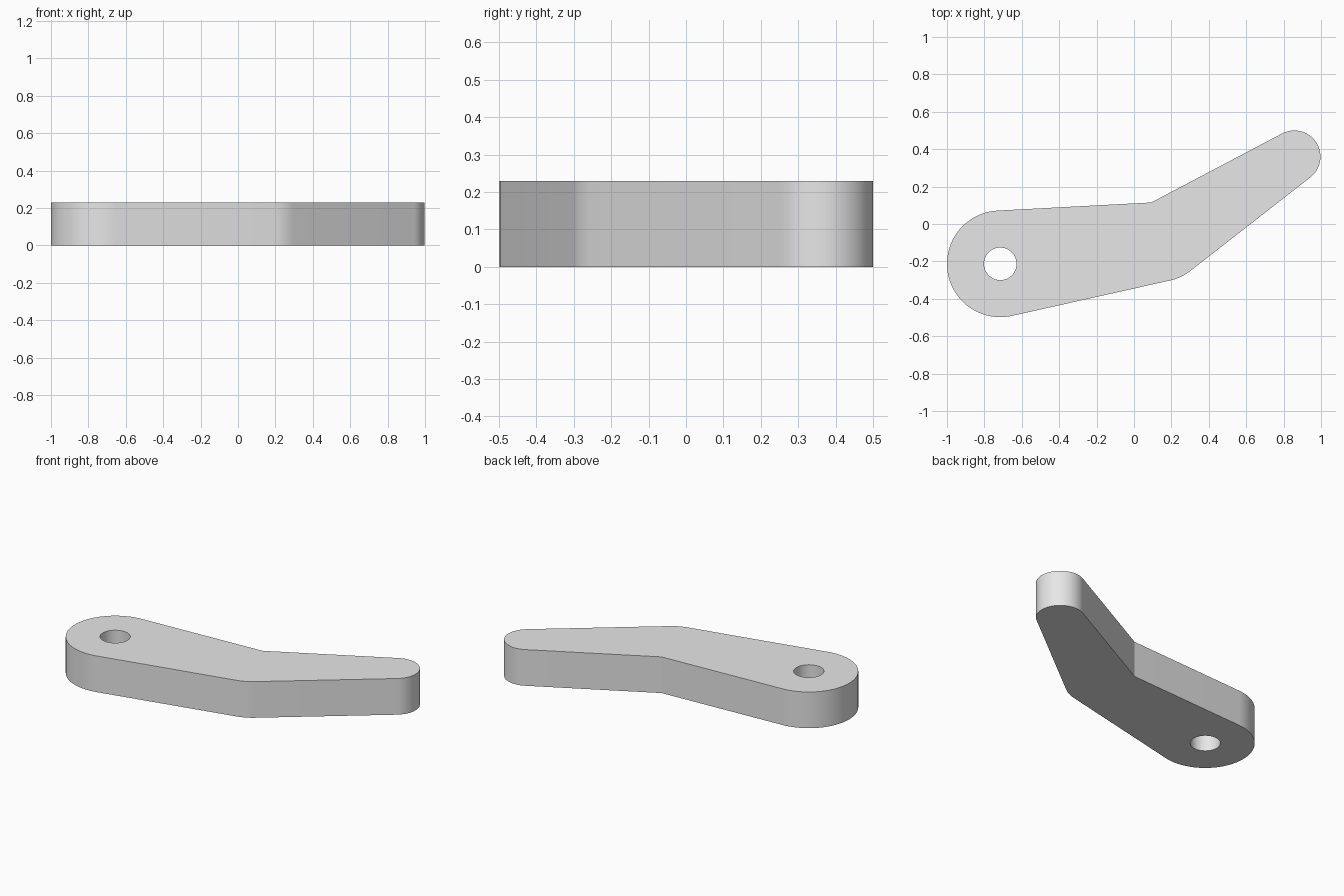
import bpy
import bmesh
from math import acos, ceil, cos, pi, radians, sin, tau
from mathutils import Vector

cube = bpy.data.objects.get("Cube")
if cube:
    bpy.data.objects.remove(cube, do_unlink=True)

HEIGHT = 0.23
PIVOT = Vector((-0.715, -0.213))

# Corner circles of the arm outline, counter-clockwise: centre and radius
CORNERS = [
    (PIVOT, 0.285),                     # wide pivot end
    (Vector((0.148, -0.066)), 0.24),    # outer elbow
    (Vector((0.857, 0.36)), 0.14),      # narrow tip
    (Vector((0.092, 0.115)), 0.0),      # sharp inner elbow
]


def arc(centre, radius, start, sweep):
    steps = max(2, ceil(sweep / radians(4)))
    angles = [start + sweep * i / steps for i in range(steps + 1)]
    return [centre + radius * Vector((cos(a), sin(a))) for a in angles]


def tangent_normal(a, b):
    """Angle of the outward normal of the tangent line from circle a to b."""
    span = b[0] - a[0]
    heading = Vector((1, 0)).angle_signed(span)
    return -heading - acos((a[1] - b[1]) / span.length)


def rounded_outline(corners):
    points = []
    for i, (centre, radius) in enumerate(corners):
        if radius == 0:
            points.append(centre)
            continue
        start = tangent_normal(corners[i - 1], corners[i])
        end = tangent_normal(corners[i], corners[(i + 1) % len(corners)])
        points += arc(centre, radius, start, (end - start) % tau)
    return points


def add_loop(bm, points):
    verts = [bm.verts.new((p.x, p.y, 0)) for p in points]
    return [bm.edges.new((v, verts[i - 1])) for i, v in enumerate(verts)]


# Flat plate with a pivot hole, extruded upwards
bm = bmesh.new()
edges = add_loop(bm, rounded_outline(CORNERS))
edges += add_loop(bm, arc(PIVOT, 0.087, 0, tau)[:-1])
bmesh.ops.triangle_fill(bm, edges=edges, use_beauty=True)
result = bmesh.ops.extrude_face_region(bm, geom=bm.faces[:], use_keep_orig=True)
top = [g for g in result["geom"] if isinstance(g, bmesh.types.BMVert)]
bmesh.ops.translate(bm, vec=(0, 0, HEIGHT), verts=top)
bmesh.ops.recalc_face_normals(bm, faces=bm.faces[:])

mesh = bpy.data.meshes.new("bent_lever_arm")
bm.to_mesh(mesh)
bm.free()
lever = bpy.data.objects.new("bent_lever_arm", mesh)
bpy.context.collection.objects.link(lever)

# Plain grey finish
grey = bpy.data.materials.new("light_grey")
grey.use_nodes = True
colour = (0.8, 0.8, 0.8, 1)
grey.diffuse_color = colour
grey.node_tree.nodes["Principled BSDF"].inputs["Base Color"].default_value = colour
mesh.materials.append(grey)

# Smooth curved walls with crisp rims
bpy.ops.object.select_all(action="DESELECT")
lever.select_set(True)
bpy.context.view_layer.objects.active = lever
bpy.ops.object.shade_smooth_by_angle(angle=radians(20))
